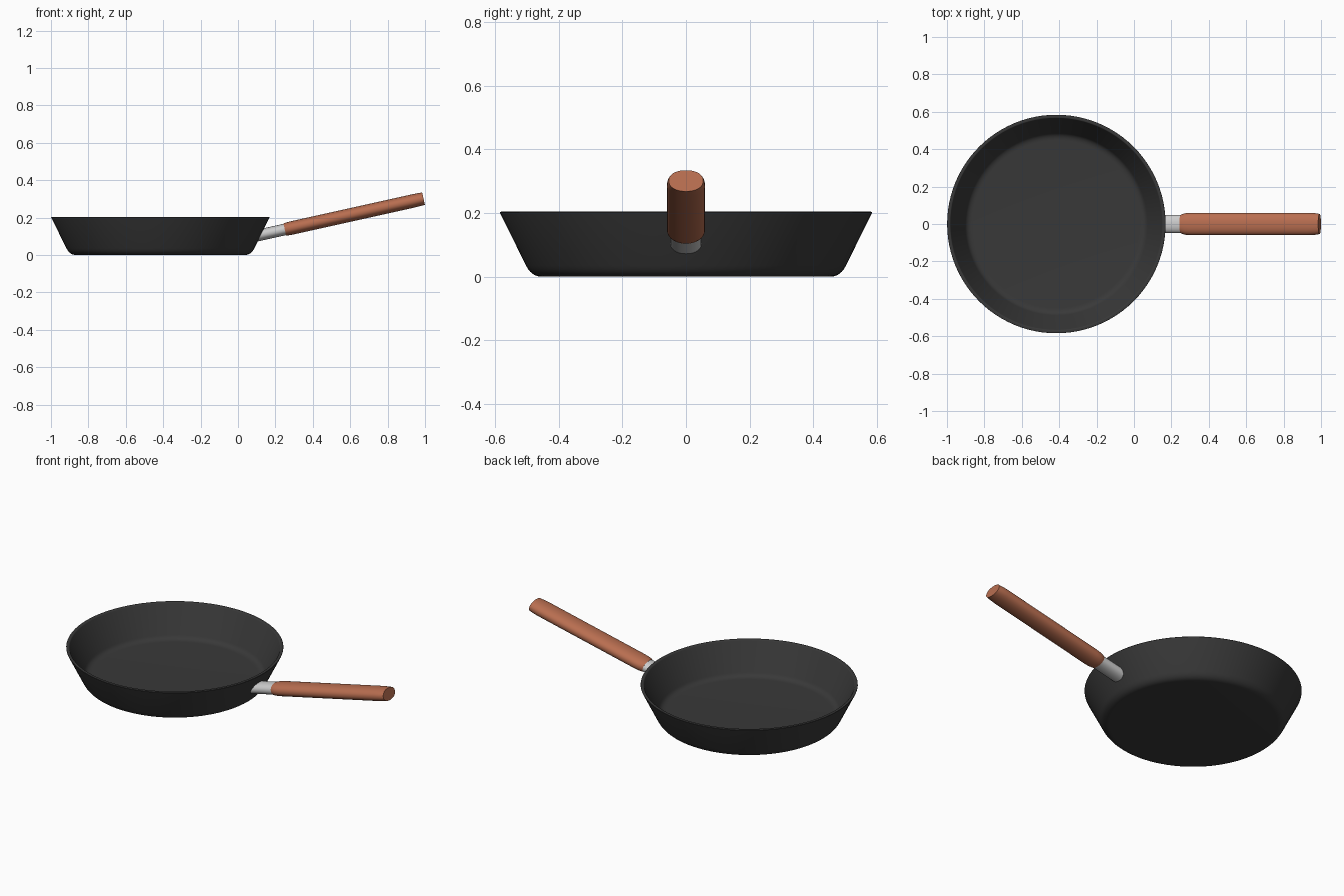
import bpy, bmesh
from math import sin, cos, pi, sqrt, atan2
from mathutils import Vector, Matrix

if "Cube" in bpy.data.objects:
    bpy.data.objects.remove(bpy.data.objects["Cube"])

PAN_X = -0.415


def material(name, color):
    m = bpy.data.materials.new(name)
    m.diffuse_color = (*color, 1)
    m.use_nodes = True
    m.node_tree.nodes["Principled BSDF"].inputs["Base Color"].default_value = m.diffuse_color
    return m


def finish(name, bm, mat=None, angle=40):
    bmesh.ops.recalc_face_normals(bm, faces=bm.faces)
    me = bpy.data.meshes.new(name)
    bm.to_mesh(me)
    bm.free()
    ob = bpy.data.objects.new(name, me)
    bpy.context.collection.objects.link(ob)
    if mat:
        me.materials.append(mat)
    bpy.ops.object.select_all(action='DESELECT')
    ob.select_set(True)
    bpy.context.view_layer.objects.active = ob
    bpy.ops.object.shade_smooth_by_angle(angle=angle * pi / 180)
    return ob


def bezier(a, b, c, n=6):
    """Rounded corner from a to c, pulled toward b."""
    return [tuple((1 - t) ** 2 * p + 2 * t * (1 - t) * q + t * t * r
                  for p, q, r in zip(a, b, c))
            for t in (i / n for i in range(n + 1))]


def loft(bm, rings):
    """Bridge closed rings of verts and cap both ends."""
    for a, b in zip(rings, rings[1:]):
        for i in range(len(a)):
            j = (i + 1) % len(a)
            bm.faces.new((a[i], a[j], b[j], b[i]))
    bm.faces.new(rings[0])
    bm.faces.new(rings[-1])


# Pan body: outer base fillet, thin rounded rim, inner floor fillet
profile = bezier((0.452, 0), (0.485, 0), (0.502, 0.035))
profile += bezier((0.583, 0.199), (0.586, 0.204), (0.581, 0.204), 3)
profile += bezier((0.571, 0.204), (0.567, 0.204), (0.565, 0.199), 3)
profile += bezier((0.488, 0.048), (0.478, 0.026), (0.448, 0.025))
bm = bmesh.new()
N = 96
rings = [[bm.verts.new((PAN_X + r * cos(2 * pi * i / N), r * sin(2 * pi * i / N), z))
          for i in range(N)] for r, z in profile]
loft(bm, rings)
finish("pan_body", bm, material("dark_coating", (0.04, 0.04, 0.04)))

# Handle axis frame: local x runs along the grip
start, end = Vector((0.25, 0, 0.136)), Vector((0.992, 0, 0.301))
length = (end - start).length
tilt = atan2(end.z - start.z, end.x - start.x)
frame = Matrix.Translation(start) @ Matrix.Rotation(-tilt, 4, 'Y')


def oval(s, hw, ht, n=40, power=2.2):
    """Slightly squared oval section at distance s along the handle."""
    pts = []
    for i in range(n):
        c, d = cos(2 * pi * i / n), sin(2 * pi * i / n)
        e = 2 / power
        y = hw * abs(c) ** e * (1 if c >= 0 else -1)
        z = ht * abs(d) ** e * (1 if d >= 0 else -1)
        pts.append(frame @ Vector((s, y, z)))
    return pts


# Wooden grip, slightly tapered at both ends
bm = bmesh.new()
stations = [(0, 0.049, 0.033), (0.012, 0.054, 0.0345), (0.028, 0.058, 0.0355),
            (0.055, 0.06, 0.036), (length / 2, 0.06, 0.036),
            (length - 0.06, 0.06, 0.036), (length - 0.025, 0.058, 0.035),
            (length, 0.054, 0.034)]
loft(bm, [[bm.verts.new(p) for p in oval(*st)] for st in stations])
finish("handle_grip", bm, material("wood", (0.48, 0.155, 0.08)))

# Metal ferrule, its inner end trimmed to follow the sloping wall
axis = (end - start).normalized()
inner = []
for p in oval(0, 0.049, 0.031):
    for _ in range(12):
        r = 0.502 + (p.z - 0.035) * 0.494 - 0.01
        p = p + axis * ((PAN_X + sqrt(r * r - p.y * p.y) - p.x) / axis.x)
    inner.append(p)
bm = bmesh.new()
loft(bm, [[bm.verts.new(p) for p in ring] for ring in (inner, oval(0.01, 0.049, 0.031))])
finish("handle_ferrule", bm)
